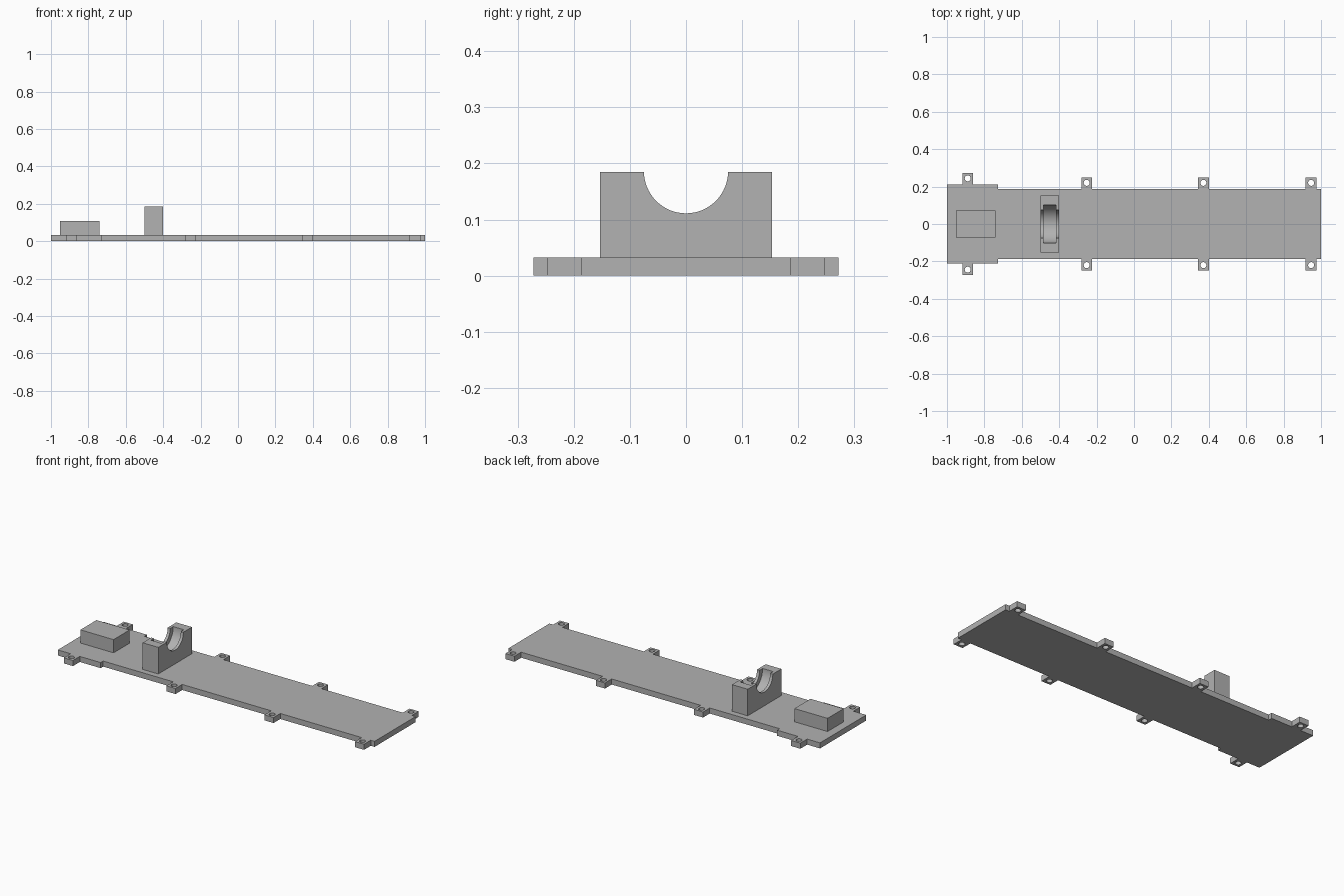
import bpy, bmesh, math

cube = bpy.data.objects.get("Cube")
if cube:
    bpy.data.objects.remove(cube, do_unlink=True)

grey = bpy.data.materials.new("plain_grey")
grey.use_nodes = True
COLOUR = (0.445, 0.445, 0.445, 1)
grey.diffuse_color = COLOUR
grey.node_tree.nodes["Principled BSDF"].inputs["Base Color"].default_value = COLOUR

THICK = 0.032


def add_object(name, bm):
    bmesh.ops.recalc_face_normals(bm, faces=bm.faces)
    mesh = bpy.data.meshes.new(name)
    bm.to_mesh(mesh)
    bm.free()
    mesh.materials.append(grey)
    obj = bpy.data.objects.new(name, mesh)
    bpy.context.collection.objects.link(obj)
    return obj


def prism(name, outline, z0, z1):
    bm = bmesh.new()
    face = bm.faces.new([bm.verts.new((x, y, z0)) for x, y in outline])
    top = bmesh.ops.extrude_face_region(bm, geom=[face])["geom"]
    verts = [v for v in top if isinstance(v, bmesh.types.BMVert)]
    bmesh.ops.translate(bm, verts=verts, vec=(0, 0, z1 - z0))
    return add_object(name, bm)


def box(name, x0, x1, half_y, z0, z1):
    return prism(name, [(x0, -half_y), (x1, -half_y), (x1, half_y), (x0, half_y)], z0, z1)


def cylinder(radius, length, location, along_x=False, sides=64):
    bpy.ops.mesh.primitive_cylinder_add(
        vertices=sides, radius=radius, depth=length, location=location,
        rotation=(0, math.pi / 2 if along_x else 0, 0))
    return bpy.context.object


def cut(target, cutter):
    cutter.hide_render = True
    mod = target.modifiers.new("cut", "BOOLEAN")
    mod.operation, mod.solver, mod.object = "DIFFERENCE", "EXACT", cutter
    bpy.context.view_layer.objects.active = target
    bpy.ops.object.modifier_apply(modifier=mod.name)
    bpy.data.objects.remove(cutter, do_unlink=True)


def smooth(obj):
    bpy.ops.object.select_all(action="DESELECT")
    obj.select_set(True)
    bpy.context.view_layer.objects.active = obj
    bpy.ops.object.shade_smooth_by_angle(angle=math.radians(30))


# Base plate: wide end, long narrow body and mounting tabs (centre x, body y, tip y)
WIDE, NARROW, STEP = 0.21, 0.187, -0.727
tabs = [(-0.889, WIDE, 0.272), (-0.253, NARROW, 0.248),
        (0.371, NARROW, 0.248), (0.947, NARROW, 0.248)]
TAB = 0.029
side = [(-1, WIDE)]
for x, body, tip in tabs:
    side += [(x - TAB, body), (x - TAB, tip), (x + TAB, tip), (x + TAB, body)]
    if body == WIDE:
        side += [(STEP, WIDE), (STEP, NARROW)]
side.append((1, NARROW))
plate = prism("base_plate", side + [(x, -y) for x, y in reversed(side)], 0, THICK)

# Screw holes through the tabs
for x, body, tip in tabs:
    for sign in (-1, 1):
        cut(plate, cylinder(0.016, 0.2, (x, sign * (tip - 0.028), 0), sides=32))
smooth(plate)

# Solid block on the wide end
box("end_block", -0.952, -0.741, 0.073, THICK, 0.108)

# Bearing stand: half-round opening with a wider groove inside
stand = box("bearing_stand", -0.5, -0.4, 0.153, THICK, 0.185)
cut(stand, cylinder(0.075, 0.3, (-0.45, 0, 0.186), along_x=True))
cut(stand, cylinder(0.102, 0.067, (-0.45, 0, 0.186), along_x=True))
smooth(stand)
